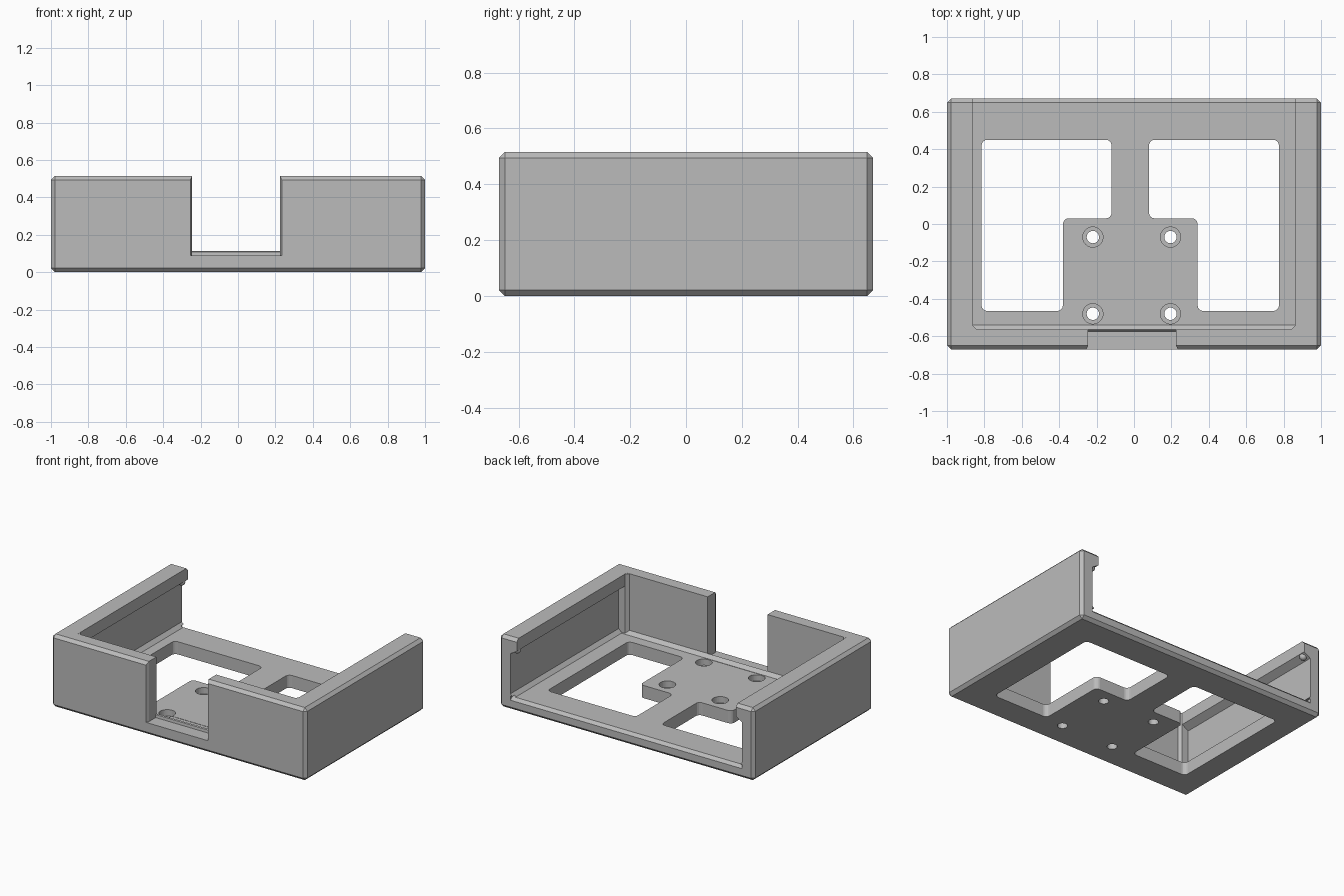
import bpy, bmesh
from mathutils import Vector

cube = bpy.data.objects.get("Cube")
if cube:
    bpy.data.objects.remove(cube, do_unlink=True)

grey = bpy.data.materials.new("plain_grey")
grey.use_nodes = True
COLOUR = (0.5, 0.5, 0.5, 1)
grey.diffuse_color = COLOUR
grey.node_tree.nodes["Principled BSDF"].inputs["Base Color"].default_value = COLOUR


def finish(name, bm):
    bmesh.ops.recalc_face_normals(bm, faces=bm.faces)
    mesh = bpy.data.meshes.new(name)
    bm.to_mesh(mesh)
    bm.free()
    mesh.materials.append(grey)
    obj = bpy.data.objects.new(name, mesh)
    bpy.context.collection.objects.link(obj)
    return obj


def prism(name, points, axis, lo, hi, rounding=0):
    """Extrude a 2D outline along an axis; rounding softens its long edges."""
    place = {"x": lambda p, t: (t, p[0], p[1]),
             "y": lambda p, t: (p[0], t, p[1]),
             "z": lambda p, t: (p[0], p[1], t)}[axis]
    bm = bmesh.new()
    rings = [[bm.verts.new(place(p, t)) for p in points] for t in (lo, hi)]
    bm.faces.new(rings[0])
    bm.faces.new(rings[1])
    n = len(points)
    for i in range(n):
        j = (i + 1) % n
        bm.faces.new((rings[0][i], rings[0][j], rings[1][j], rings[1][i]))
    if rounding:
        edges = [bm.edges.get((a, b)) for a, b in zip(*rings)]
        bmesh.ops.bevel(bm, geom=edges, offset=rounding, segments=4,
                        profile=0.5, affect="EDGES")
    return finish(name, bm)


def cylinder(name, x, y, lo, hi, radius):
    bm = bmesh.new()
    bmesh.ops.create_cone(bm, cap_ends=True, segments=32, radius1=radius,
                          radius2=radius, depth=hi - lo)
    bmesh.ops.translate(bm, verts=bm.verts, vec=Vector((x, y, (lo + hi) / 2)))
    return finish(name, bm)


def cut(target, cutter):
    mod = target.modifiers.new(cutter.name, "BOOLEAN")
    mod.operation = "DIFFERENCE"
    mod.solver = "EXACT"
    mod.object = cutter
    cutter.hide_render = True
    cutter.hide_viewport = True
    cutters.append(cutter)


cutters = []
HX, HY, TOP, FLOOR = 1.0, 0.67, 0.515, 0.09
INNER, LIP, FRONT = 0.91, 0.86, -0.565

# Outer block with chamfered edges
bm = bmesh.new()
bmesh.ops.create_cube(bm, size=1)
for v in bm.verts:
    v.co = Vector((v.co.x * 2 * HX, v.co.y * 2 * HY, (v.co.z + 0.5) * TOP))
bmesh.ops.bevel(bm, geom=bm.edges[:], offset=0.021, segments=1, affect="EDGES")
tray = finish("tray_body", bm)

# Cavity, open at the back, leaving a lip along each side wall
half = [(INNER - 0.025, FLOOR), (INNER, FLOOR + 0.025), (INNER, 0.4),
        (LIP, 0.43), (LIP, 0.7)]
outline = half + [(-x, z) for x, z in reversed(half)]
cut(tray, prism("cavity_cutter", outline, "y", FRONT, 0.8))

# Chamfer on the back edge of the floor
cut(tray, prism("back_edge_cutter",
                [(HY - 0.03, FLOOR + 0.01), (HY + 0.02, FLOOR - 0.04),
                 (HY + 0.02, FLOOR + 0.01)], "x", -INNER, INNER))

# Notch in the front wall, flared at the outer face
notch = [(-0.265, -0.69), (-0.245, -0.65), (-0.245, -0.5),
         (0.225, -0.5), (0.225, -0.65), (0.245, -0.69)]
cut(tray, prism("notch_cutter", notch, "z", FLOOR - 0.002, 0.8))

# Two mirrored L-shaped floor windows around the central plate
CX = -0.02
for side, label in ((1, "left"), (-1, "right")):
    window = [(0.1, 0.45), (0.795, 0.45), (0.795, -0.465),
              (0.36, -0.465), (0.36, 0.03), (0.1, 0.03)]
    window = [(CX + side * x, y) for x, y in window]
    cut(tray, prism(label + "_window_cutter", window, "z", -0.1, 0.2, 0.03))

# Counterbored screw holes
for x in (-0.22, 0.195):
    for y in (-0.07, -0.48):
        cut(tray, cylinder("screw_hole_cutter", x, y, -0.1, 0.2, 0.033))
        cut(tray, cylinder("screw_head_cutter", x, y, 0.045, 0.2, 0.054))

# Bake the cuts, then discard the cutters
bpy.context.view_layer.update()
graph = bpy.context.evaluated_depsgraph_get()
baked = bpy.data.meshes.new_from_object(tray.evaluated_get(graph))
tray.modifiers.clear()
tray.data = baked
for c in cutters:
    bpy.data.objects.remove(c, do_unlink=True)

# Sloped ridge along the foot of the front wall, crossing the notch
prism("front_ridge", [(-0.54, FLOOR - 0.01), (-0.54, FLOOR), (FRONT, 0.113),
                      (-0.572, 0.108), (-0.575, FLOOR - 0.01)],
      "x", -INNER, INNER)

for s, label in ((1, "left"), (-1, "right")):
    # Angled filler in the inner front corner
    prism(label + "_corner_filler",
          [(s * (LIP + 0.06), FRONT - 0.01), (s * (LIP - 0.02), FRONT - 0.01),
           (s * (LIP - 0.02), FRONT), (s * LIP, FRONT + 0.02),
           (s * (LIP + 0.06), FRONT + 0.02)], "z", FLOOR - 0.01, TOP - 0.001)
    # Small round catch under the open end of the lip
    bm = bmesh.new()
    bmesh.ops.create_uvsphere(bm, u_segments=16, v_segments=8, radius=0.025)
    bmesh.ops.translate(bm, verts=bm.verts, vec=Vector((s * 0.885, 0.63, 0.42)))
    for f in bm.faces:
        f.smooth = True
    finish(label + "_lip_catch", bm)
